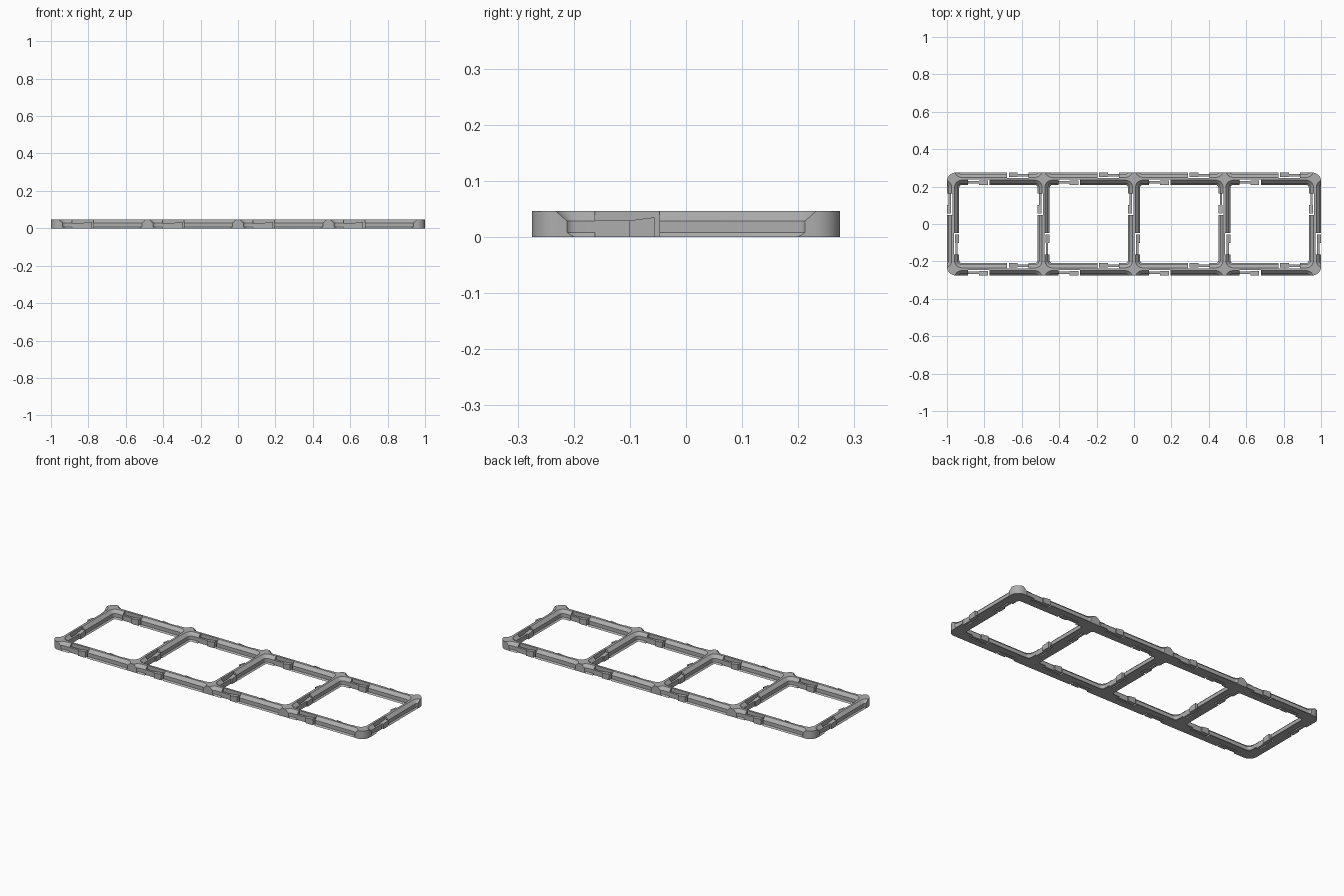
import bpy, bmesh, math
from mathutils import Matrix, Vector

if "Cube" in bpy.data.objects:
    bpy.data.objects.remove(bpy.data.objects["Cube"])

MM = 1 / 86.85          # model unit per millimetre
HALF = 21 * MM          # half a cell
NX = 4
EDGE = 2.86 * MM        # rim beyond the outer cell lines
TOP = 4 * MM

grey = bpy.data.materials.new("mid grey")
grey.diffuse_color = (0.42, 0.42, 0.42, 1)
grey.use_nodes = True
grey.node_tree.nodes["Principled BSDF"].inputs["Base Color"].default_value = grey.diffuse_color


def ring(hx, hy, r, seg=8):
    pts = []
    for q, (sx, sy) in enumerate([(1, 1), (-1, 1), (-1, -1), (1, -1)]):
        for i in range(seg + 1):
            a = math.pi / 2 * (q + i / seg)
            pts.append((sx * (hx - r) + r * math.cos(a), sy * (hy - r) + r * math.sin(a)))
    return pts


def loft(bm, layers, cx=0, cy=0):
    # stack of rounded rectangles: (z, half x, half y, radius)
    loops = [[bm.verts.new((x + cx, y + cy, z)) for x, y in ring(hx, hy, r)]
             for z, hx, hy, r in layers]
    n = len(loops[0])
    bm.faces.new(loops[0][::-1])
    bm.faces.new(loops[-1])
    for a, b in zip(loops, loops[1:]):
        for i in range(n):
            bm.faces.new((a[i], a[(i + 1) % n], b[(i + 1) % n], b[i]))


def block(bm, mat, s, d, z, z_end=None):
    # box along a cell side: s along the side, d inward from the wall centre
    z_end = z[1] if z_end is None else z_end
    verts = bmesh.ops.create_cube(bm, size=1)["verts"]
    for v in verts:
        hi = v.co.x > 0
        zz = (z_end if hi else z[1]) if v.co.z > 0 else z[0]
        v.co = mat @ Vector((s[1] if hi else s[0],
                             HALF - (d[0] if v.co.y > 0 else d[1]), zz))


def make(name, bm):
    bmesh.ops.recalc_face_normals(bm, faces=bm.faces)
    me = bpy.data.meshes.new(name)
    bm.to_mesh(me)
    bm.free()
    ob = bpy.data.objects.new(name, me)
    me.materials.append(grey)
    bpy.context.collection.objects.link(ob)
    return ob


def cut(target, cutter):
    mod = target.modifiers.new("cut", "BOOLEAN")
    mod.operation, mod.solver, mod.object = "DIFFERENCE", "EXACT", cutter
    bpy.context.view_layer.objects.active = target
    bpy.ops.object.modifier_apply(modifier=mod.name)
    bpy.data.objects.remove(cutter)


def inside(i, j):
    return 0 <= i < NX and j == 0


# slab that the cells are cut from
bm = bmesh.new()
hx, hy = NX * HALF + EDGE, HALF + EDGE
loft(bm, [(0, hx, hy, 4 * MM), (TOP, hx, hy, 4 * MM)])
frame = make("grid_frame", bm)

# stepped pockets, including neighbours that shape the outer rim
profile = [(-0.7, 3.55, 0.45), (0.7, 2.15, 1.85), (2.5, 2.15, 1.85), (4, 0.65, 3.35), (5, 0.65, 3.35)]
pockets, slots, clips = bmesh.new(), bmesh.new(), bmesh.new()
for i in range(-1, NX + 1):
    for j in (-1, 0, 1):
        cx, cy = (2 * i + 1 - NX) * HALF, 2 * j * HALF
        loft(pockets, [(z * MM, HALF - t * MM, HALF - t * MM, r * MM) for z, t, r in profile], cx, cy)
        # one spring clip per cell side
        for k, (dx, dy) in enumerate([(0, 1), (-1, 0), (0, -1), (1, 0)]):
            if not (inside(i, j) or inside(i + dx, j + dy)):
                continue
            mat = Matrix.Translation((cx, cy, 0)) @ Matrix.Rotation(k * math.pi / 2, 4, 'Z')
            block(slots, mat, (-0.162, -0.047), (0.004, 0.045), (-0.02, 0.07))
            block(clips, mat, (-0.170, -0.100), (0.012, 0.0245), (0, 0.029))
            block(clips, mat, (-0.102, -0.056), (0.010, 0.0325), (0, 0.029), 0.035)

cut(frame, make("pocket_cutter", pockets))
cut(frame, make("slot_cutter", slots))
spring = make("spring_clips", clips)

for ob in (frame, spring):
    bpy.ops.object.select_all(action='DESELECT')
    ob.select_set(True)
    bpy.context.view_layer.objects.active = ob
    bpy.ops.object.shade_smooth_by_angle(angle=math.radians(25))
